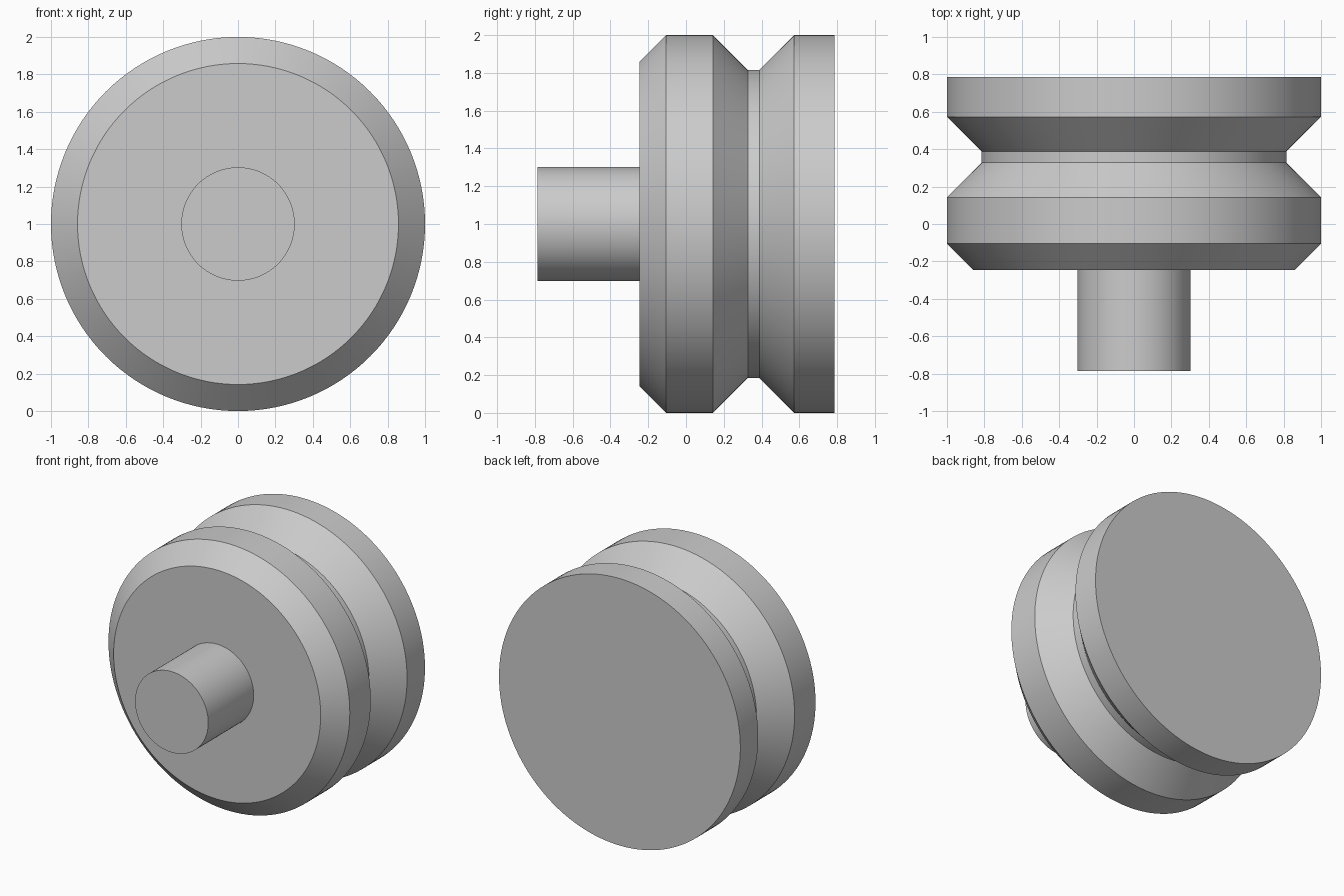
import bpy
import bmesh
from math import cos, sin, tau, radians

SIDES = 128
AXIS_HEIGHT = 1.0

cube = bpy.data.objects.get("Cube")
if cube:
    bpy.data.objects.remove(cube, do_unlink=True)

grey = bpy.data.materials.new("light_grey")
grey.use_nodes = True
colour = (0.6, 0.6, 0.6, 1)
grey.diffuse_color = colour
grey.node_tree.nodes["Principled BSDF"].inputs["Base Color"].default_value = colour


def lathe(name, profile):
    """Turn (y, radius) points about the y axis and cap both ends."""
    bm = bmesh.new()
    rings = []
    for y, r in profile:
        rings.append([bm.verts.new((r * cos(tau * i / SIDES), y,
                                    AXIS_HEIGHT + r * sin(tau * i / SIDES)))
                      for i in range(SIDES)])
    for a, b in zip(rings, rings[1:]):
        for i in range(SIDES):
            j = (i + 1) % SIDES
            bm.faces.new((a[i], a[j], b[j], b[i]))
    bm.faces.new(rings[0])
    bm.faces.new(rings[-1])
    bmesh.ops.recalc_face_normals(bm, faces=bm.faces)
    mesh = bpy.data.meshes.new(name)
    bm.to_mesh(mesh)
    bm.free()
    mesh.materials.append(grey)
    obj = bpy.data.objects.new(name, mesh)
    bpy.context.collection.objects.link(obj)
    bpy.ops.object.select_all(action="DESELECT")
    obj.select_set(True)
    bpy.context.view_layer.objects.active = obj
    bpy.ops.object.shade_smooth_by_angle(angle=radians(30))
    return obj


# Shaft, chamfered front disc, V groove with flat bottom, and rear disc
lathe("grooved_wheel_with_shaft", [
    (-0.785, 0.303), (-0.247, 0.303),
    (-0.247, 0.858), (-0.105, 1.0),
    (0.143, 1.0), (0.328, 0.815),
    (0.388, 0.815), (0.573, 1.0),
    (0.785, 1.0),
])
